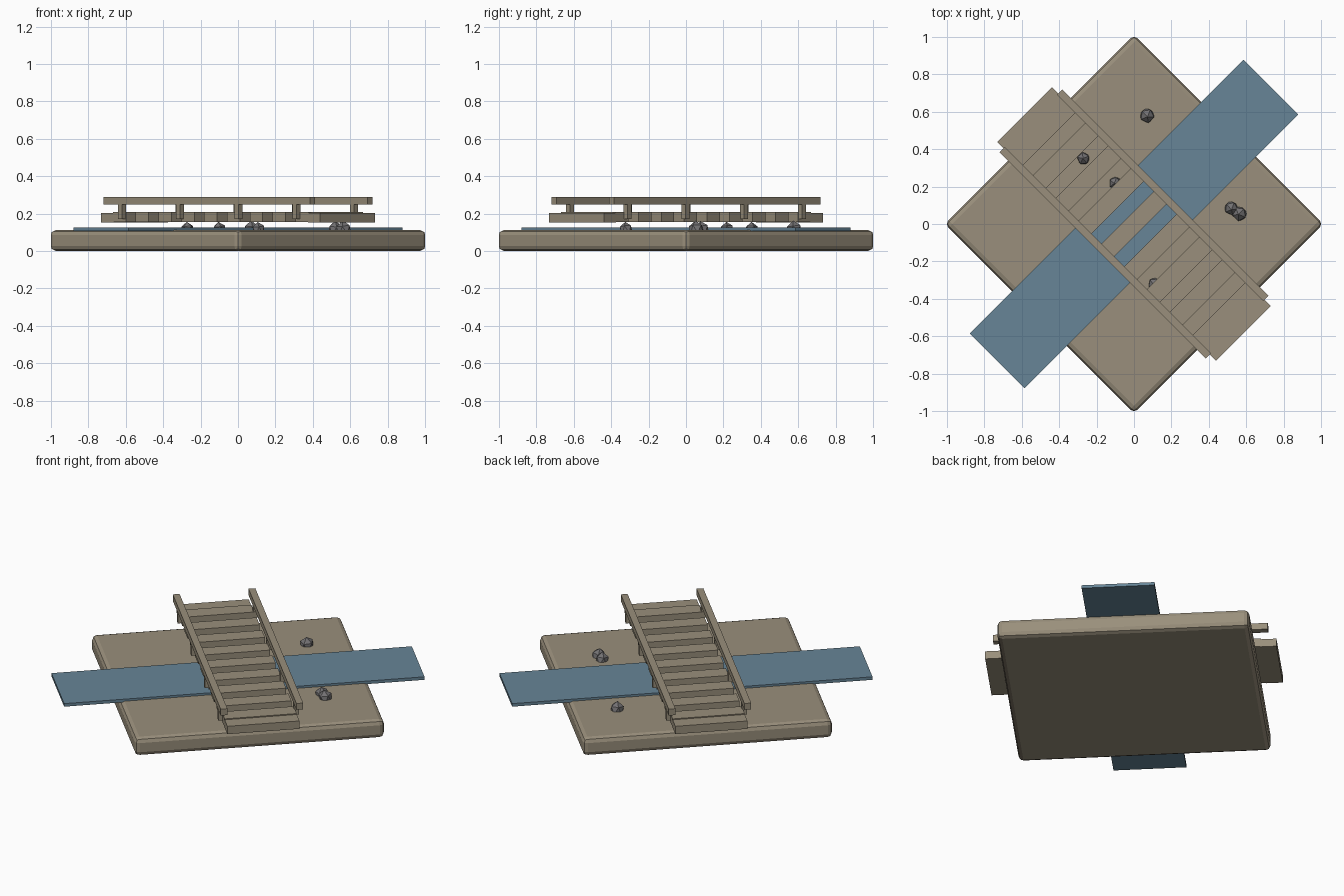
import bpy, math, random
from mathutils import Matrix

if "Cube" in bpy.data.objects:
    bpy.data.objects.remove(bpy.data.objects["Cube"])

random.seed(4)
TURN = Matrix.Rotation(math.radians(-45), 4, 'Z')  # local x runs along the bridge


def material(name, rgb):
    m = bpy.data.materials.new(name)
    m.diffuse_color = (*rgb, 1)
    m.use_nodes = True
    m.node_tree.nodes["Principled BSDF"].inputs["Base Color"].default_value = m.diffuse_color
    return m


tan = material("tan", (0.32, 0.275, 0.20))
blue = material("water blue", (0.135, 0.235, 0.31))
grey = material("stone grey", (0.17, 0.165, 0.17))


def box(name, x, y, z, mat, bevel=0):
    """Box from (min, max) ranges in the turned frame."""
    bpy.ops.mesh.primitive_cube_add(size=1)
    ob = bpy.context.object
    ob.name = name
    size = [r[1] - r[0] for r in (x, y, z)]
    mid = [(r[0] + r[1]) / 2 for r in (x, y, z)]
    ob.data.transform(Matrix.Translation(mid) @ Matrix.Diagonal((*size, 1)))
    ob.matrix_world = TURN
    ob.data.materials.append(mat)
    if bevel:
        b = ob.modifiers.new("bevel", 'BEVEL')
        b.width = bevel
        b.segments = 2
    return ob


# ground slab and stream
box("ground_slab", (-.716, .716), (-.716, .716), (0, .113), tan, .028)
box("stream", (-.207, .207), (-1.035, 1.035), (.107, .126), blue)

# bridge planks
for i in range(-4, 5):
    c = i * .1725
    box("plank", (c - .049, c + .049), (-.207, .207), (.155, .208), tan)

# end steps, rails and posts
for s in (-1, 1):
    box("end_step", sorted((s * .735, s * .827)), (-.207, .207), (.153, .202), tan)
    box("rail", (-.78, .78), sorted((s * .198, s * .237)), (.25, .29), tan)
    for u in (-.66, -.22, .22, .66):
        box("rail_post", (u - .015, u + .015), sorted((s * .202, s * .232)),
            (.17, .255), tan)

# faceted stones
for x, y, r in ((.07, .58, .042), (.52, .085, .040), (.565, .055, .042),
                (-.27, .35, .036), (-.10, .22, .036), (.11, -.32, .036)):
    bpy.ops.mesh.primitive_ico_sphere_add(
        subdivisions=1, radius=r, location=(x, y, .113),
        rotation=(random.uniform(-.15, .15), random.uniform(-.15, .15), random.uniform(0, 6)))
    ob = bpy.context.object
    ob.name = "stone"
    ob.scale.z = 1.2
    ob.data.materials.append(grey)
